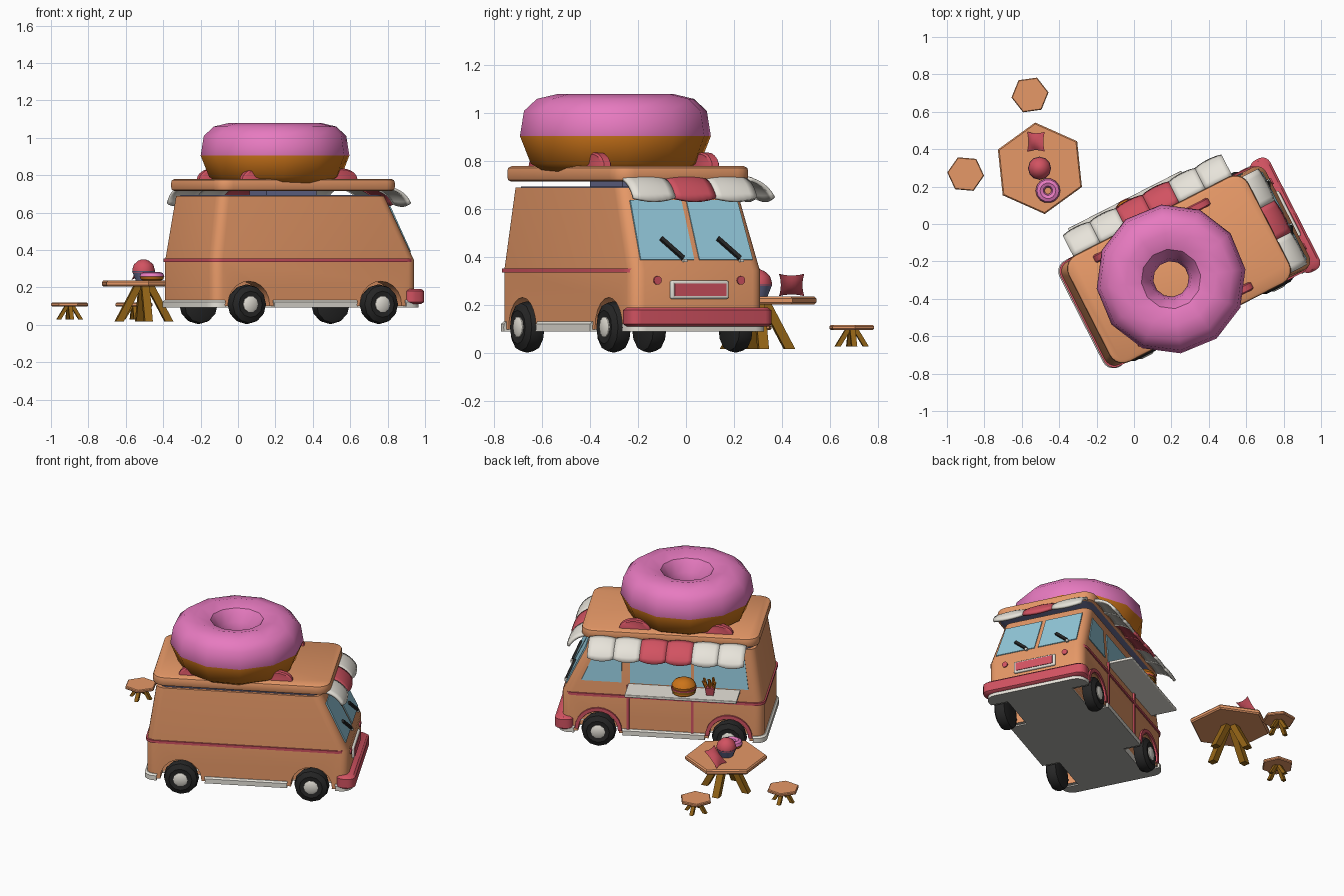
import bpy, bmesh, math, random
from mathutils import Matrix, Vector

if "Cube" in bpy.data.objects:
    bpy.data.objects.remove(bpy.data.objects["Cube"])
random.seed(2)
pi = math.pi

def mat(name, r, g, b):
    m = bpy.data.materials.new(name)
    m.diffuse_color = (r, g, b, 1)
    m.use_nodes = True
    m.node_tree.nodes["Principled BSDF"].inputs["Base Color"].default_value = m.diffuse_color
    return m
ORANGE = mat("tan_orange", .79, .315, .135)
PINK = mat("icing_pink", .82, .2, .54)
DOUGH = mat("dough_brown", .6, .175, .01)
WOOD = mat("wood_brown", .29, .125, .008)
RED = mat("rose_red", .64, .085, .12)
WHITE = mat("cream_white", .8, .77, .7)
GLASS = mat("glass_blue", .3, .6, .73)
BLACK = mat("rubber_black", .02, .02, .02)
SLATE = mat("slate_blue", .14, .15, .28)
GREY = mat("underbody_grey", .42, .42, .39)

# The van is built along its own x axis (front = +x, serving side = +y), then turned
VAN = Matrix.Translation((.285, -.22, 0)) @ Matrix.Rotation(math.radians(27), 4, 'Z')
WORLD = Matrix.Identity(4)

def build(name, verts, faces, mats, mtx=VAN, rule=None):
    me = bpy.data.meshes.new(name)
    me.from_pydata([tuple(v) for v in verts], [], faces)
    bm = bmesh.new(); bm.from_mesh(me)
    bmesh.ops.remove_doubles(bm, verts=bm.verts, dist=1e-5)
    bmesh.ops.recalc_face_normals(bm, faces=bm.faces)
    if rule:
        for f in bm.faces:
            f.material_index = rule(f.calc_center_median(), f.normal)
    bm.to_mesh(me); bm.free()
    for m in (mats if isinstance(mats, list) else [mats]):
        me.materials.append(m)
    ob = bpy.data.objects.new(name, me)
    bpy.context.collection.objects.link(ob)
    ob.matrix_world = mtx
    return ob

def loft(name, rings, mats, mtx=VAN, rule=None, closed=False):
    n, k = len(rings[0]), len(rings)
    faces = [(a*n+i, a*n+(i+1) % n, (a+1) % k*n+(i+1) % n, (a+1) % k*n+i)
             for a in range(k if closed else k-1) for i in range(n)]
    if not closed:
        faces += [tuple(range(n)), tuple(range((k-1)*n, k*n))]
    return build(name, [p for r in rings for p in r], faces, mats, mtx, rule)

def circle(r, z, n=12, x=0, y=0, ph=0):
    return [(x+r*math.cos(ph+2*pi*i/n), y+r*math.sin(ph+2*pi*i/n), z) for i in range(n)]

def lathe(name, prof, mats, x, y, mtx=WORLD, n=12, rule=None, closed=False, ph=0):
    return loft(name, [circle(r, z, n, x, y, ph) for r, z in prof], mats, mtx, rule, closed)

def rrect(x0, x1, w, r, z, n=5):
    pts = []
    for cx, cy, a in ((x1-r, w-r, 0), (x0+r, w-r, 1), (x0+r, r-w, 2), (x1-r, r-w, 3)):
        for i in range(n+1):
            t = (a + i/n)*pi/2
            pts.append((cx+r*math.cos(t), cy+r*math.sin(t), z))
    return pts

def slab(name, quad, d, mats, lo=-.012, hi=.005, mtx=VAN):
    d = Vector(d)
    return loft(name, [[Vector(p)+d*h for p in quad] for h in (lo, hi)], mats, mtx)

def box(name, c, s, m, mtx=VAN, bevel=0):
    x, y, z = (v/2 for v in s)
    sq = [(-x, -y), (x, -y), (x, y), (-x, y)]
    ob = loft(name, [[(c[0]+p, c[1]+q, c[2]+h) for p, q in sq] for h in (-z, z)], m, mtx)
    if bevel:
        b = ob.modifiers.new("bevel", 'BEVEL'); b.width = bevel; b.segments = 3
    return ob

# wall positions of the tapered body at height z
taper = lambda z: max(0, (z-.345)/.345)
wall_y = lambda z: .308-.026*taper(z)
nose_x = lambda z: .602-.167*taper(z)
AXLES = (.38, -.412)

# body shell, sill, belt line
under = lambda c, n: 1 if n.z < -.9 else 0
body = loft("body", [rrect(-.622, .602, .308, .056, .1), rrect(-.622, .602, .308, .056, .345),
                     rrect(-.57, .435, .282, .056, .69)], [ORANGE, GREY], rule=under)
sill = loft("sill", [rrect(-.637, .625, .32, .065, .092), rrect(-.637, .625, .32, .065, .122),
                     rrect(-.626, .606, .312, .06, .132)], [WHITE, GREY], rule=under)
loft("belt_line", [rrect(-.63, .59, .316, .06, z) for z in (.337, .354)], RED)

# wheel arches cut from body and sill
def disc(r, x, y, z, n=20):
    return [(x+r*math.cos(2*pi*i/n), y, z+r*math.sin(2*pi*i/n)) for i in range(n)]
for x in AXLES:
    for s in (1, -1):
        for ob, r in ((body, .125), (sill, .148)):
            cut = loft("arch_cutter", [disc(r, x, s*.21, .108), disc(r, x, s*.4, .108)], ORANGE)
            cut.hide_render = True
            m = ob.modifiers.new("arch", 'BOOLEAN')
            m.operation, m.object, m.solver = 'DIFFERENCE', cut, 'EXACT'
            bpy.context.view_layer.update()
            new = bpy.data.meshes.new_from_object(ob.evaluated_get(bpy.context.evaluated_depsgraph_get()))
            ob.modifiers.clear(); ob.data = new
            bpy.data.objects.remove(cut)
        # wheel and hub
        loft("tyre", [disc(r, x, s*y, .11, 12) for r, y in
                      ((.07, .245), (.1, .255), (.107, .285), (.1, .315), (.07, .33), (.045, .325))], BLACK)
        loft("hub", [disc(r, x, s*y, .11, 10) for r, y in ((.044, .3), (.044, .33), (.03, .337))], WHITE)
    # red arch trim on the serving side
    loft("arch_trim", [[(x+r*math.cos(pi*i/12), y, .12+r*math.sin(pi*i/12)) for r, y in
                        ((.12, .295), (.143, .295), (.143, .32), (.12, .32))] for i in range(13)], RED)

# roof over a narrow gap, with a dark plate inside the gap
loft("roof", [rrect(-.59+i, .49-i, .32-i, .08-i, z) for i, z in
              ((.018, .715), (.004, .722), (0, .735), (0, .76), (.004, .773), (.018, .78))],
     [ORANGE, SLATE], rule=under)
loft("ceiling_plate", [rrect(-.55, .42, .265, .05, z) for z in (.685, .695)], SLATE)
box("roof_core", (-.05, 0, .705), (.3, .2, .03), SLATE)

# giant roof doughnut and its cradle
prof = [(.401, .905), (.384, 1.01), (.33, 1.06), (.245, 1.08), (.16, 1.055), (.11, .985), (.095, .905),
        (.115, .83), (.165, .775), (.23, .75), (.295, .755), (.355, .79)]
lathe("roof_doughnut", prof, [PINK, DOUGH], .198, -.294, closed=True, ph=.13,
      rule=lambda c, n: 0 if c.z > .905 else 1)
for x in (.165, -.335):
    for s in (1, -1):
        loft("doughnut_cradle", [[(x+r*math.cos(pi*i/10), s*y, .775+.64*r*math.sin(pi*i/10))
                                  for i in range(11)] for y, r in
                                 ((.23, .085), (.237, .096), (.268, .096), (.275, .085))], RED)

# windscreen panes and wipers
for s in (1, -1):
    q = [(nose_x(z), s*y, z) for y, z in ((.012, .39), (.262, .39), (.25, .637), (.012, .637))]
    slab("windscreen", q, (.9, 0, .43), GLASS)
for y in (-.15, .115):
    a, b = (y, .475), (y+.085, .392)
    q = [(nose_x(z+d), yy+d, z+d) for (yy, z), d in ((a, -.006), (b, -.006), (b, .006), (a, .006))]
    slab("wiper", q, (.9, 0, .43), BLACK, .0, .018)
    box("wiper_pivot", (nose_x(.387)+.008, y+.09, .387), (.02, .016, .014), WHITE)

# front grille, lamps, bumper
box("grille_frame", (.604, 0, .265), (.024, .27, .076), WHITE, bevel=.008)
box("grille", (.614, 0, .265), (.012, .24, .052), RED)
for y in (-.195, .195):
    loft("lamp", [[(x, y+.018*math.cos(pi*i/6), .304+.018*math.sin(pi*i/6)) for i in range(12)]
                  for x in (.585, .61)], RED)
loft("front_bumper", [rrect(.53+i, .645-i, .335-i, .045, z) for i, z in
                      ((.012, .112), (0, .122), (0, .18), (.012, .192))], RED)

# serving side: windows, door lines, shelf
for name, x0, x1, x2, x3 in (("cab_window", .24, .485, .40, .24), ("serving_window", -.18, .19, .19, -.18),
                             ("rear_window", -.53, -.2, -.2, -.505)):
    q = [(x, wall_y(z), z) for x, z in ((x0, .435), (x1, .435), (x2, .625), (x3, .625))]
    slab(name, q, (0, 1, .07), GLASS)
for x in (.2, -.19):
    box("door_line", (x, .309, .275), (.016, .014, .29), RED)
box("shelf", (-.14, .38, .42), (.68, .17, .018), WHITE, bevel=.004)

# scalloped awnings
def strip(name, place, half, m):
    A, B = 6, 6
    vs = []
    for j in range(B+1):
        for i in range(A+1):
            s = -1+2*i/A
            t = j/B*(1-.14*s*s*(j/B))
            vs.append(place(s*half, .155*t-.035*t**3, .728+.01*(1-s*s)-.03*t-.075*t*t))
    fs = [(j*(A+1)+i, j*(A+1)+i+1, (j+1)*(A+1)+i+1, (j+1)*(A+1)+i) for j in range(B) for i in range(A)]
    ob = build(name, vs, fs, m)
    so = ob.modifiers.new("thick", 'SOLIDIFY'); so.thickness = .016; so.offset = 0
for k, m in enumerate((WHITE, WHITE, RED, RED, WHITE, WHITE)):
    strip("side_awning", lambda a, o, z, c=.35-.158*k: (c+a, .315+o*1.1, z), .08, m)
for k, m in enumerate((WHITE, RED, WHITE)):
    strip("front_awning", lambda a, o, z, c=-.19+.19*k: (.455+o, c+a, z), .097, m)

# burger and fries on the shelf
bx, by = -.15, .39
for name, prof, m in (("bun_base", [(.06, .43), (.07, .437), (.07, .45)], DOUGH),
                      ("patty", [(.075, .45), (.075, .464)], WOOD),
                      ("sauce", [(.078, .464), (.078, .472)], RED),
                      ("bun_top", [(.072, .472), (.074, .487), (.06, .51), (.03, .525), (.008, .528)], DOUGH)):
    lathe(name, prof, m, bx, by, VAN, 14)
lathe("fries_cup", [(.03, .43), (.042, .48)], RED, -.31, .385, VAN, 4, ph=pi/4)
for i in range(9):
    x, y = -.33+.02*(i % 3), .37+.015*(i//3)
    dx, h = random.uniform(-.015, .015), random.uniform(.505, .535)
    loft("fry", [circle(.008, .465, 4, x, y), circle(.008, h, 4, x+dx+(x+.31)*.5, y)], DOUGH)

# table and stools
def seat(name, x, y, r, z0, z1, ph, foot, thick, low):
    e = (z1-z0)*.25
    lathe(name+"_top", [(r-e, z0), (r, z0+e), (r, z1-e), (r-e, z1)], ORANGE, x, y, n=6, ph=ph)
    for k in range(4):
        a = math.radians(10)+k*pi/2
        c, s = math.cos(a), math.sin(a)
        loft(name+"_leg", [circle(thick, z, 4, x+c*d, y+s*d, a+pi/4) for d, z in
                           ((foot, low), (foot*.25, z0+.003))], WOOD, WORLD)
seat("table", -.503, .298, .246, .204, .236, math.radians(36), .135, .03, .018)
seat("stool_a", -.556, .69, .1, .098, .118, math.radians(8), .06, .016, .028)
seat("stool_b", -.9, .267, .099, .098, .118, math.radians(-5), .06, .016, .028)

# snacks on the table
lathe("cupcake_cup", [(.04, .234), (.062, .288)], SLATE, -.505, .298, n=12)
lathe("cupcake_top", [(.06, .28), (.06, .295), (.052, .322), (.03, .342), (.01, .35)], RED, -.505, .298)
lathe("small_doughnut", [(.042+.024*math.cos(pi*i/4), .259+.024*math.sin(pi*i/4)) for i in range(8)],
      [PINK, DOUGH], -.46, .178, closed=True, n=14, rule=lambda c, n: 0 if c.z > .254 else 1)
N, vs, fs = 6, [], []
for side in (1, -1):
    o = len(vs)
    for j in range(N+1):
        for i in range(N+1):
            a, b = -1+2*i/N, -1+2*j/N
            vs.append((.066*a*(1-.15*(1-b*b)), .053*b*(1-.15*(1-a*a)), side*.018*(1-a*a)*(1-b*b)))
    fs += [(o+j*(N+1)+i, o+j*(N+1)+i+1, o+(j+1)*(N+1)+i+1, o+(j+1)*(N+1)+i) for j in range(N) for i in range(N)]
build("sauce_packet", vs, fs, RED, Matrix.Translation((-.524, .44, .285)) @ Matrix.Rotation(-pi/4, 4, 'Y'))

# smooth shading with sharp edges kept
for ob in bpy.data.objects:
    ob.select_set(True)
bpy.context.view_layer.objects.active = body
bpy.ops.object.shade_smooth_by_angle(angle=math.radians(38))
